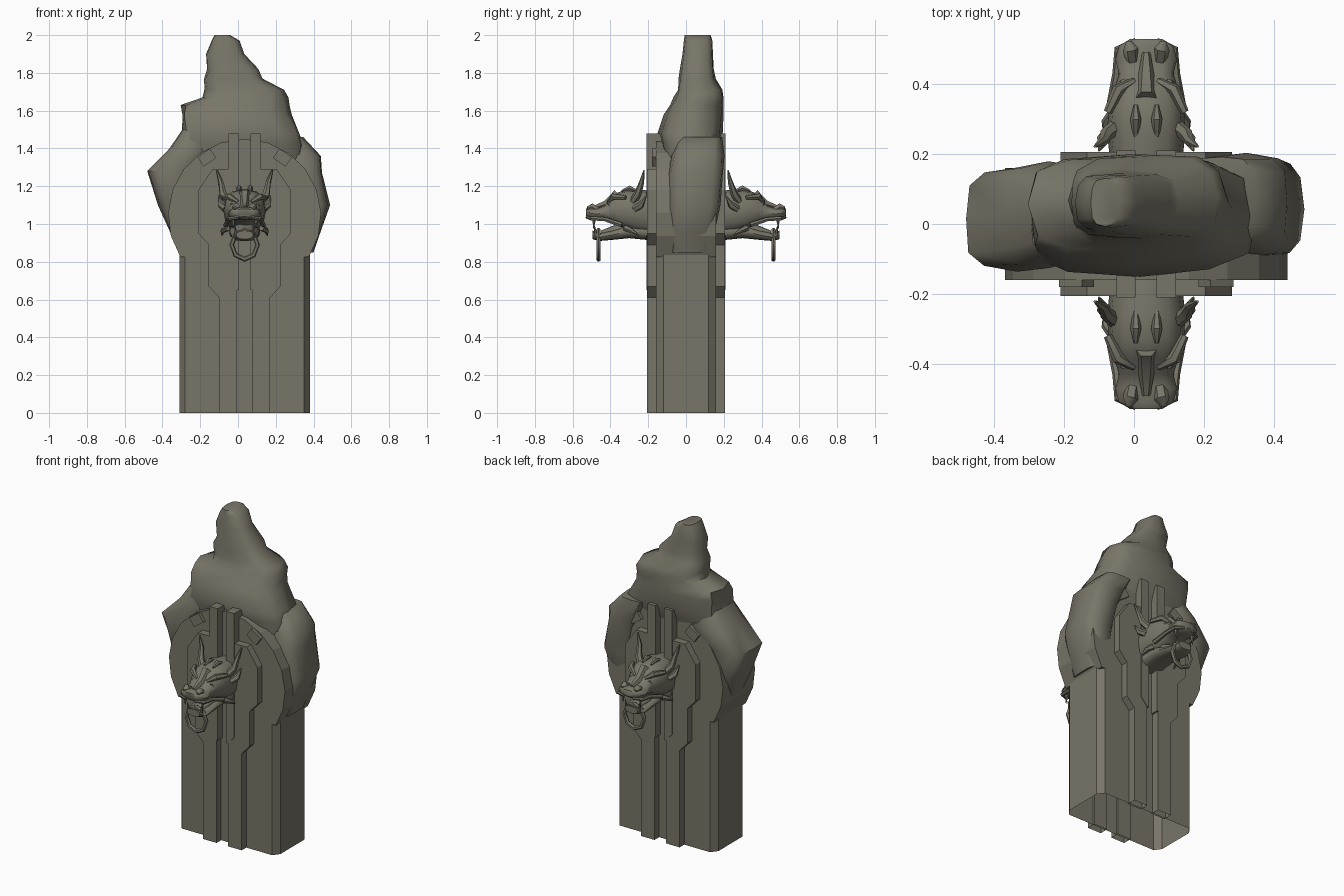
import bpy, bmesh, math, random
from mathutils import Vector

if "Cube" in bpy.data.objects:
    bpy.data.objects.remove(bpy.data.objects["Cube"])

random.seed(4)
CX = 0.035          # the pillar axis is slightly off centre
stone = bpy.data.materials.new("weathered_stone")
stone.diffuse_color = (0.19, 0.178, 0.138, 1)
stone.use_nodes = True
stone.node_tree.nodes["Principled BSDF"].inputs["Base Color"].default_value = stone.diffuse_color


def finish(name, bm, smooth=None):
    bmesh.ops.recalc_face_normals(bm, faces=bm.faces)
    me = bpy.data.meshes.new(name)
    bm.to_mesh(me)
    bm.free()
    ob = bpy.data.objects.new(name, me)
    bpy.context.collection.objects.link(ob)
    me.materials.append(stone)
    if smooth:
        bpy.ops.object.select_all(action='DESELECT')
        ob.select_set(True)
        bpy.context.view_layer.objects.active = ob
        bpy.ops.object.shade_smooth_by_angle(angle=math.radians(smooth))
    return ob


def loft(name, rings, smooth=None, cap_start=True):
    """Skin a list of equal-length point rings."""
    bm = bmesh.new()
    vs = [[bm.verts.new(p) for p in r] for r in rings]
    n = len(vs[0])
    for a, b in zip(vs, vs[1:]):
        for i in range(n):
            j = (i + 1) % n
            bm.faces.new((a[i], a[j], b[j], b[i]))
    if cap_start:
        bm.faces.new(vs[0][::-1])
    bm.faces.new(vs[-1])
    return finish(name, bm, smooth)


def prism(name, pts, y0, y1, open_bottom=False):
    """Extrude an x-z outline between two y values."""
    bm = bmesh.new()
    a = [bm.verts.new((x, y0, z)) for x, z in pts]
    b = [bm.verts.new((x, y1, z)) for x, z in pts]
    bm.faces.new(a)
    bm.faces.new(b)
    for i in range(len(pts)):
        j = (i + 1) % len(pts)
        if open_bottom and pts[i][1] == pts[j][1] == 0:
            continue
        bm.faces.new((a[i], a[j], b[j], b[i]))
    return finish(name, bm)


def oval(u0, u1, v0, v1, n=12, power=0.65, rough=0.0):
    """Rounded-rectangle section as (u, v) pairs."""
    out = []
    for i in range(n):
        t = 2 * math.pi * i / n
        c, s = math.cos(t), math.sin(t)
        k = 1 - rough * random.random()
        u = math.copysign(abs(c) ** power, c) * k if abs(c) > 1e-6 else 0
        v = math.copysign(abs(s) ** power, s) * k if abs(s) > 1e-6 else 0
        out.append(((u0 + u1) / 2 + u * (u1 - u0) / 2, (v0 + v1) / 2 + v * (v1 - v0) / 2))
    return out


def rock(name, rows):
    loft(name, [[(x, y, r[0]) for x, y in oval(*r[1:], rough=0.07)] for r in rows], 50)


def tube(name, pts, radii, n=6):
    pts = [Vector(p) for p in pts]
    rings = []
    for i, p in enumerate(pts):
        q = (pts[min(i + 1, len(pts) - 1)] - pts[max(i - 1, 0)]).to_track_quat('Z', 'Y')
        rings.append([p + q @ Vector((math.cos(2 * math.pi * k / n), math.sin(2 * math.pi * k / n), 0)) * radii[i]
                      for k in range(n)])
    loft(name, rings, 50)


# Hollow pillar with chamfered corners, open at the bottom
plan = [(-.345, -.12), (-.315, -.16), (.315, -.16), (.345, -.12),
        (.345, .12), (.315, .16), (-.315, .16), (-.345, .12)]
loft("pillar", [[(CX + x, y, z) for x, y in plan] for z in (0, .86)], cap_start=False)

# Round plate above the pillar: circle cut where it meets the pillar
a0 = math.radians(-33)
arc = [a0 + (math.pi - 2 * a0) * i / 14 for i in range(15)]
prism("round_plate", [(CX + .405 * math.cos(t), 1.045 + .405 * math.sin(t)) for t in arc], -.16, .16)

# Raised stepped panels, bars and rim blocks on both faces
panel = [(.04, 0), (.135, 0), (.135, .61), (.19, .67), (.19, .89), (.245, .95),
         (.245, 1.18), (.17, 1.29), (.085, 1.29), (.085, .7), (.04, .65)]
bar = [(.04, .65), (.085, .7), (.085, 1.48), (.03, 1.48), (.03, .65)]
c, s = math.cos(math.radians(-35)), math.sin(math.radians(-35))
block = [(.2 + u * c - v * s, 1.352 + u * s + v * c)
         for u, v in ((-.04, -.03), (.04, -.03), (.04, .03), (-.04, .03))]
for fy in (-1, 1):
    for m in (-1, 1):
        flip = lambda pts: [(CX + m * h, z) for h, z in pts]
        prism("stepped_panel", flip(panel), fy * .15, fy * .206, True)
        prism("upright_bar", flip(bar), fy * .11, fy * .21)
        prism("rim_block", flip(block), fy * .11, fy * .18)

# Rocky crown: peak and two side lobes (z, x range, y range)
rock("rock_peak", [
    (1.0, -.3, .34, -.1, .12), (1.3, -.33, .37, -.11, .14), (1.42, -.35, .37, -.14, .18),
    (1.48, -.31, .345, -.155, .205), (1.58, -.315, .285, -.12, .205), (1.63, -.305, .28, -.09, .205),
    (1.67, -.2, .27, -.07, .205), (1.71, -.185, .25, -.05, .2), (1.77, -.19, .13, -.04, .16),
    (1.82, -.165, .115, -.035, .15), (1.9, -.175, .035, -.02, .145), (1.97, -.145, .01, -.015, .14),
    (2.0, -.125, -.04, -.01, .135)])
rock("rock_lobe_left", [
    (.95, -.36, -.25, -.08, .08), (1.1, -.43, -.2, -.12, .14), (1.28, -.49, -.18, -.14, .17),
    (1.4, -.37, -.12, -.13, .18), (1.5, -.3, -.1, -.1, .14)])
rock("rock_lobe_right", [
    (.85, .34, .4, -.08, .12), (.96, .28, .44, -.105, .16), (1.1, .27, .49, -.105, .19),
    (1.27, .24, .45, -.1, .205), (1.36, .2, .445, -.08, .205), (1.46, .15, .35, -.05, .2)])

# Beast heads holding rings; d = distance from the centre plane
skull = [(.15, .10, .93, 1.17), (.26, .112, .95, 1.185), (.33, .108, .97, 1.18), (.385, .092, 1.0, 1.155),
         (.43, .078, 1.02, 1.10), (.47, .088, 1.02, 1.085), (.51, .078, 1.025, 1.09), (.53, .045, 1.04, 1.08)]
jaw = [(.15, .085, .91, 1.0), (.3, .08, .925, 1.0), (.4, .07, .915, .965), (.46, .068, .91, .95), (.495, .045, .92, .965)]
for fy in (-1, 1):
    def P(h, d, z):
        return (CX + h, fy * d, z)

    for name, rows in (("head_skull", skull), ("head_jaw", jaw)):
        loft(name, [[P(h, d, z) for h, z in oval(-w, w, z0, z1, power=.8)] for d, w, z0, z1 in rows], 45)
    # throat and crest
    loft("tongue", [[P(h, d, z) for h, z in oval(-w, w, z0, z1)]
                    for d, w, z0, z1 in ((.3, .06, .94, 1.03), (.4, .045, .94, .985), (.45, .03, .94, .965))], 45)
    tube("nose_ridge", [P(0, .36, 1.16), P(0, .42, 1.105), P(0, .49, 1.085)], [.03, .024, .012])
    for m in (-1, 1):
        tube("horn", [P(m * .085, .28, 1.12), P(m * .115, .255, 1.16), P(m * .125, .235, 1.22), P(m * .147, .222, 1.285)],
             [.022, .02, .014, .004])
        tube("ear", [P(m * .1, .27, 1.08), P(m * .125, .24, 1.1), P(m * .135, .21, 1.15)], [.02, .018, .003])
        tube("brow", [P(m * .11, .32, 1.14), P(m * .08, .385, 1.145), P(m * .035, .41, 1.115)], [.012, .018, .01])
        tube("crest_bump", [P(m * .03, .25, 1.17), P(m * .03, .3, 1.19), P(m * .03, .34, 1.175)], [.008, .016, .006])
        tube("eye", [P(m * .06, .39, 1.10), P(m * .068, .412, 1.098)], [.02, .012])
        tube("nostril", [P(m * .04, .47, 1.07), P(m * .045, .5, 1.09), P(m * .05, .522, 1.085)], [.02, .022, .008])
        tube("lip", [P(m * .1, .34, .995), P(m * .085, .43, 1.025), P(m * .08, .5, 1.03), P(m * .03, .525, 1.035)],
             [.014, .012, .012, .008])
        tube("upper_fang", [P(m * .06, .485, 1.035), P(m * .06, .49, .975)], [.013, .002])
        tube("lower_fang", [P(m * .045, .475, .935), P(m * .05, .485, .99)], [.011, .002])
        tube("cheek_spike", [P(m * .09, .32, .98), P(m * .115, .29, .965), P(m * .12, .25, .94)], [.018, .014, .003])
    # hanging ring
    bpy.ops.mesh.primitive_torus_add(major_radius=.072, minor_radius=.013, major_segments=8, minor_segments=6,
                                     location=(CX, fy * .463, .89), rotation=(math.pi / 2, 0, 0))
    ring = bpy.context.object
    ring.name = "hanging_ring"
    ring.scale = (.95, 1.06, 1)
    ring.data.materials.append(stone)
    bpy.ops.object.shade_smooth_by_angle(angle=math.radians(50))
